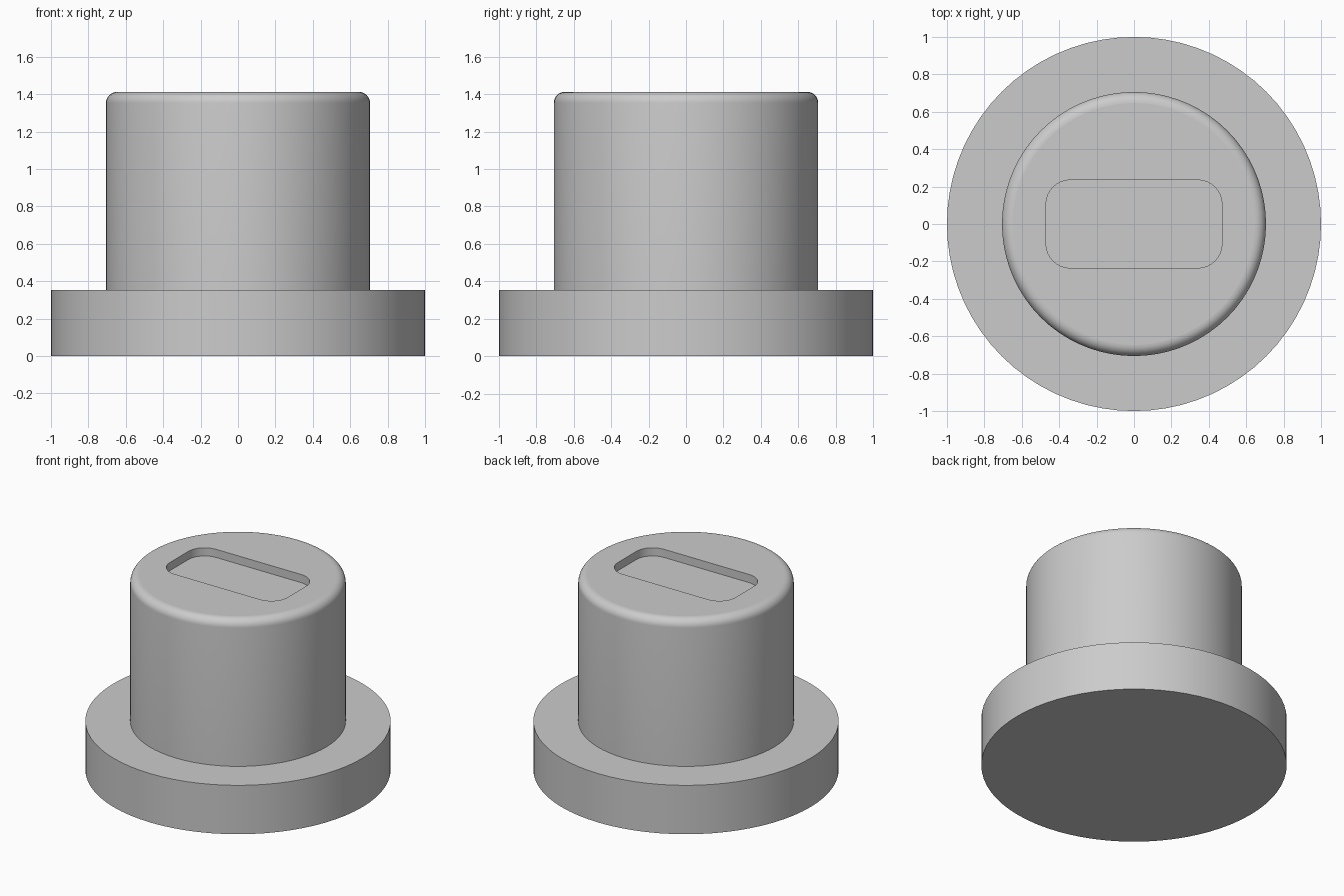
import bpy, bmesh
from math import sin, cos, pi, radians

if "Cube" in bpy.data.objects:
    bpy.data.objects.remove(bpy.data.objects["Cube"], do_unlink=True)

U = 2 / 17            # design module: every dimension is a multiple of it
SEGMENTS = 72

grey = bpy.data.materials.new("plain grey")
grey.use_nodes = True
grey.diffuse_color = (0.6, 0.6, 0.6, 1)
grey.node_tree.nodes["Principled BSDF"].inputs["Base Color"].default_value = grey.diffuse_color


def arc(cx, cy, r, start, end, steps):
    angles = [start + (end - start) * i / steps for i in range(steps + 1)]
    return [(cx + r * cos(a), cy + r * sin(a)) for a in angles]


def loft(name, rings):
    """Skin a stack of equal-length point rings and cap both ends."""
    bm = bmesh.new()
    loops = [[bm.verts.new(p) for p in ring] for ring in rings]
    for low, high in zip(loops, loops[1:]):
        for i in range(len(low)):
            j = (i + 1) % len(low)
            bm.faces.new((low[i], low[j], high[j], high[i]))
    bm.faces.new(loops[0][::-1])
    bm.faces.new(loops[-1])
    bmesh.ops.recalc_face_normals(bm, faces=bm.faces)
    mesh = bpy.data.meshes.new(name)
    bm.to_mesh(mesh)
    bm.free()
    mesh.materials.append(grey)
    obj = bpy.data.objects.new(name, mesh)
    bpy.context.collection.objects.link(obj)
    return obj


# Flanged plug: wide base disc, narrower post, rounded top rim
fillet = U / 2
profile = [(8.5 * U, 0), (8.5 * U, 3 * U), (6 * U, 3 * U)]
profile += arc(6 * U - fillet, 12 * U - fillet, fillet, 0, pi / 2, 8)
turns = [2 * pi * i / SEGMENTS for i in range(SEGMENTS)]
plug = loft("flanged_plug", [[(r * cos(a), r * sin(a), z) for a in turns] for r, z in profile])

# Rounded rectangular slot sunk into the top
corner = U * 1.1
outline = []
for k, (sx, sy) in enumerate([(1, 1), (-1, 1), (-1, -1), (1, -1)]):
    outline += arc(sx * (4 * U - corner), sy * (2 * U - corner), corner,
                   k * pi / 2, (k + 1) * pi / 2, 8)
cutter = loft("slot_cutter", [[(x, y, z) for x, y in outline] for z in (11.5 * U, 13 * U)])
cutter.hide_render = True

cut = plug.modifiers.new("slot", 'BOOLEAN')
cut.operation = 'DIFFERENCE'
cut.solver = 'EXACT'
cut.object = cutter
bpy.ops.object.select_all(action='DESELECT')
plug.select_set(True)
bpy.context.view_layer.objects.active = plug
bpy.ops.object.modifier_apply(modifier=cut.name)
bpy.data.objects.remove(cutter, do_unlink=True)

# Smooth round walls, flat horizontal faces
bpy.ops.object.shade_smooth_by_angle(angle=radians(30))
for face in plug.data.polygons:
    if abs(face.normal.z) > 0.999:
        face.use_smooth = False
